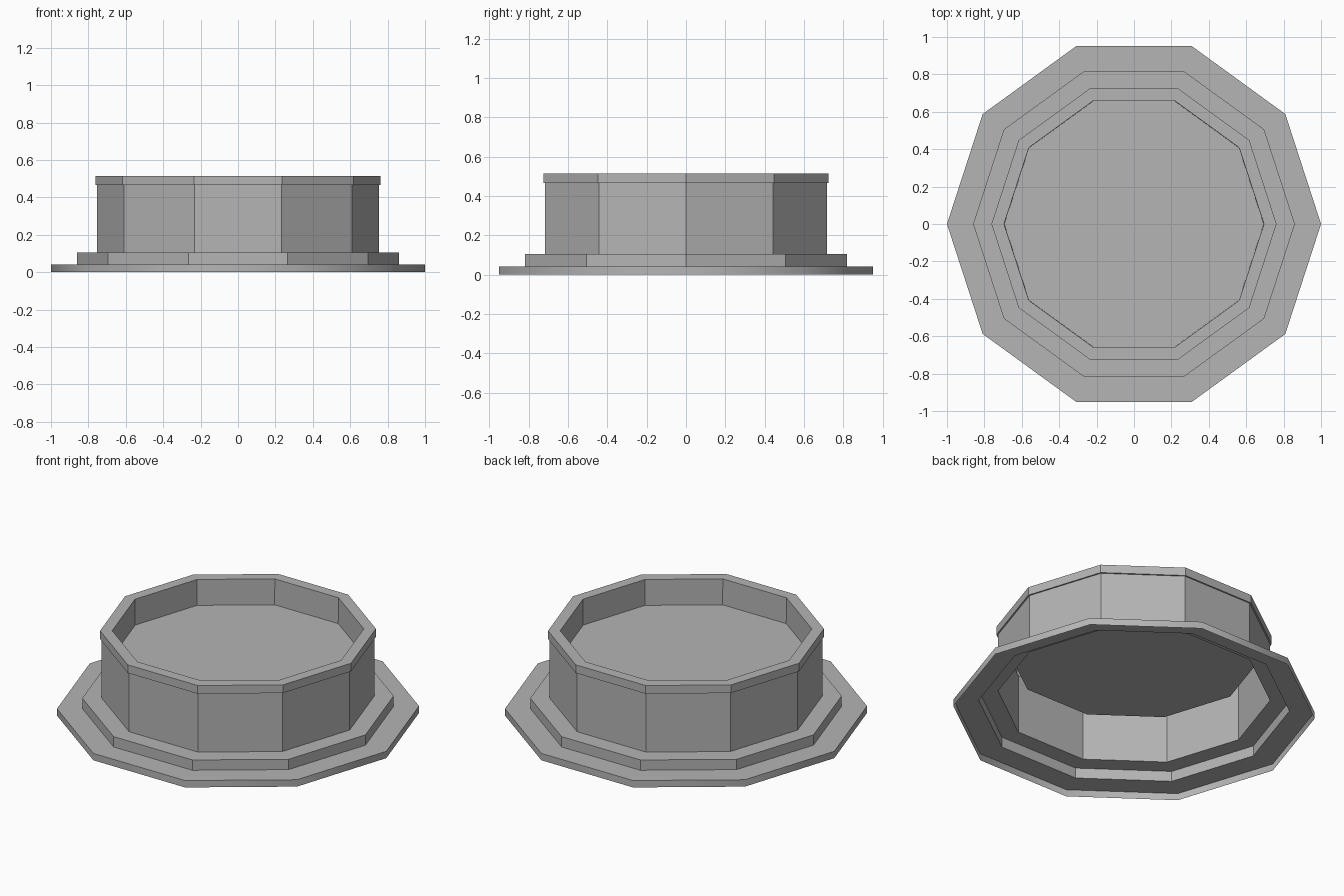
import bpy, bmesh
from math import cos, sin, tau

if "Cube" in bpy.data.objects:
    bpy.data.objects.remove(bpy.data.objects["Cube"])

SIDES = 10

# Mid-dark grey finish
grey = bpy.data.materials.new("dark_grey")
grey.diffuse_color = (0.46, 0.46, 0.46, 1)
grey.use_nodes = True
grey.node_tree.nodes["Principled BSDF"].inputs["Base Color"].default_value = grey.diffuse_color


def ring_shell(name, profile, cap=False, smooth=False):
    """Open ten-sided shell from (radius, z) points; cap closes the last ring."""
    bm = bmesh.new()
    rings = [[bm.verts.new((r * cos(tau * i / SIDES), r * sin(tau * i / SIDES), z))
              for i in range(SIDES)] for r, z in profile]
    for a, b in zip(rings, rings[1:]):
        for i in range(SIDES):
            j = (i + 1) % SIDES
            bm.faces.new((a[i], a[j], b[j], b[i])).smooth = smooth
    if cap:
        bm.faces.new(rings[-1])
    mesh = bpy.data.meshes.new(name)
    bm.to_mesh(mesh)
    bm.free()
    mesh.materials.append(grey)
    obj = bpy.data.objects.new(name, mesh)
    bpy.context.collection.objects.link(obj)
    return obj


# Softly shaded outer edge of the foot
ring_shell("foot_edge", [(1.0, 0), (1.0, 0.042)], smooth=True)

# Stepped foot, hollow underneath
ring_shell("stepped_base", [(1.0, 0.042), (0.86, 0.042), (0.86, 0.105), (0.753, 0.105)])

# Upright thin wall
ring_shell("outer_wall", [(0.753, 0.105), (0.753, 0.465)])

# Projecting lip, inner wall and basin floor
ring_shell("rim_and_basin", [(0.753, 0.465), (0.762, 0.465), (0.762, 0.515),
                             (0.695, 0.515), (0.693, 0.358)], cap=True)
